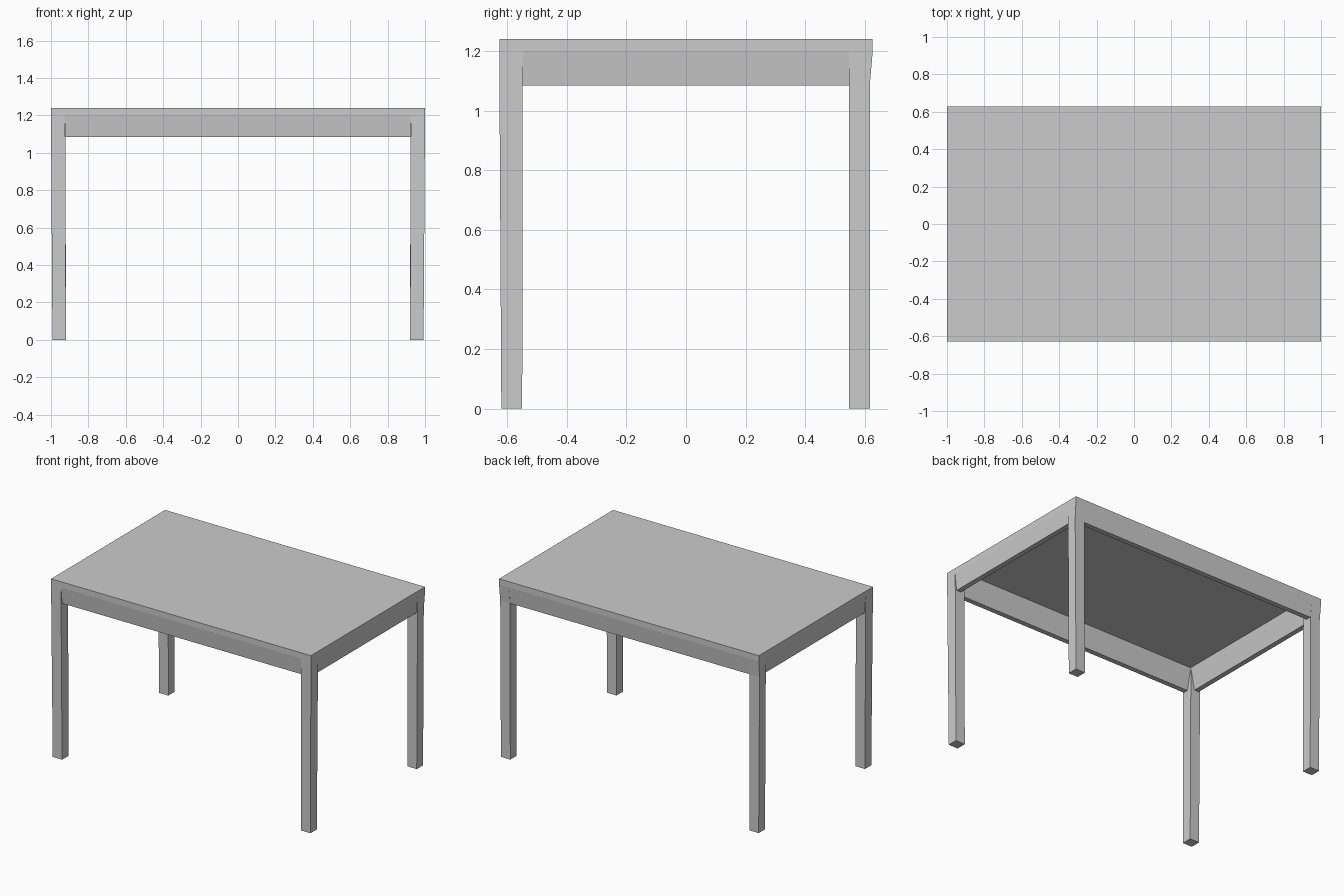
import bpy, bmesh

if "Cube" in bpy.data.objects:
    bpy.data.objects.remove(bpy.data.objects["Cube"])

X, Y = 1.0, 0.627           # half size of the top
RIM, TOP, LOW = 1.2, 1.24, 1.085
CEIL = TOP - 0.004          # underside of the thin top sheet


def loft(name, sections):
    """Skin rectangles (x0, x1, y0, y1, z), stacked from bottom to top."""
    bm = bmesh.new()
    rings = []
    for x0, x1, y0, y1, z in sections:
        x0, x1 = sorted((x0, x1))
        y0, y1 = sorted((y0, y1))
        rings.append([bm.verts.new((x, y, z)) for x, y in
                      ((x0, y0), (x1, y0), (x1, y1), (x0, y1))])
    bm.faces.new(rings[0][::-1])
    bm.faces.new(rings[-1])
    for a, b in zip(rings, rings[1:]):
        for i in range(4):
            j = (i + 1) % 4
            bm.faces.new((a[i], a[j], b[j], b[i]))
    bmesh.ops.recalc_face_normals(bm, faces=bm.faces)
    mesh = bpy.data.meshes.new(name)
    bm.to_mesh(mesh)
    bm.free()
    obj = bpy.data.objects.new(name, mesh)
    bpy.context.collection.objects.link(obj)
    return obj


# Thin flat table top
loft("table_top", [(-X, X, -Y, Y, CEIL), (-X, X, -Y, Y, TOP)])

# Slightly tapered legs, the back pair flaring out to the top at apron height
for sx, side in ((-1, "left"), (1, "right")):
    loft(f"front_leg_{side}", [
        (sx * 0.92, sx * 0.992, -0.55, -0.62, 0),
        (sx * 0.924, sx * X, -0.548, -Y, RIM),
        (sx * 0.924, sx * X, -0.548, -Y, CEIL)])
    loft(f"back_leg_{side}", [
        (sx * 0.92, sx * 0.992, 0.548, 0.618, 0),
        (sx * 0.922, sx * 0.998, 0.548, 0.617, LOW),
        (sx * 0.924, sx * X, 0.548, Y, RIM),
        (sx * 0.924, sx * X, 0.548, Y, CEIL)])

# Aprons between the legs: outer face leans in toward the lower edge below a
# vertical rim, inner face widens toward the top
T, LEAN = 0.035, 0.012
IN_Y, IN_X = 0.55, 0.924
for s, side in ((-1, "front"), (1, "back")):
    loft(f"{side}_apron", [
        (-0.923, 0.923, s * (Y - LEAN - T), s * (Y - LEAN), LOW),
        (-0.924, 0.924, s * 0.557, s * Y, RIM),
        (-0.924, 0.924, s * IN_Y, s * Y, CEIL)])
for s, side in ((-1, "left"), (1, "right")):
    loft(f"{side}_apron", [
        (s * (X - LEAN - T), s * (X - LEAN), -0.549, 0.549, LOW),
        (s * 0.931, s * X, -0.549, 0.549, RIM),
        (s * IN_X, s * X, -0.549, 0.549, CEIL)])
